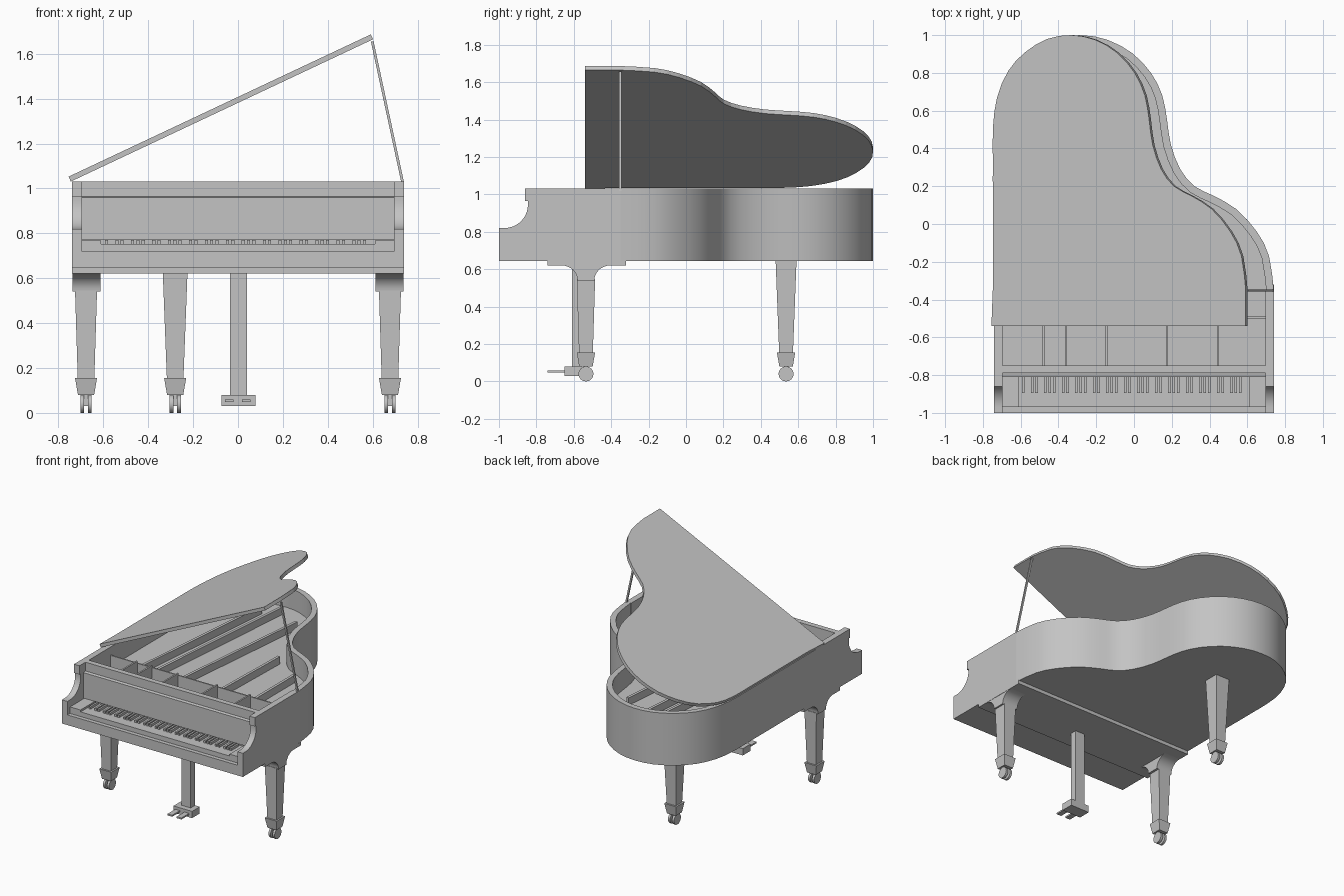
import bpy, bmesh, math
from mathutils import Vector, Matrix

cube = bpy.data.objects.get("Cube")
if cube:
    bpy.data.objects.remove(cube, do_unlink=True)

GREY = (0.55, 0.55, 0.55, 1)
mat = bpy.data.materials.new("plain_grey")
mat.use_nodes = True
mat.diffuse_color = GREY
bsdf = mat.node_tree.nodes["Principled BSDF"]
bsdf.inputs["Base Color"].default_value = GREY
bsdf.inputs["Roughness"].default_value = 0.6


def finish(name, bm, smooth=False):
    bmesh.ops.recalc_face_normals(bm, faces=bm.faces)
    me = bpy.data.meshes.new(name)
    bm.to_mesh(me)
    bm.free()
    me.materials.append(mat)
    ob = bpy.data.objects.new(name, me)
    bpy.context.collection.objects.link(ob)
    if smooth:
        bpy.ops.object.select_all(action='DESELECT')
        ob.select_set(True)
        bpy.context.view_layer.objects.active = ob
        bpy.ops.object.shade_smooth_by_angle(angle=math.radians(35))
    return ob


def add_box(bm, x0, x1, y0, y1, z0, z1):
    m = Matrix.Translation(((x0 + x1) / 2, (y0 + y1) / 2, (z0 + z1) / 2))
    m = m @ Matrix.Diagonal((x1 - x0, y1 - y0, z1 - z0, 1))
    bmesh.ops.create_cube(bm, size=1, matrix=m)


def boxes(name, *dims):
    bm = bmesh.new()
    for d in dims:
        add_box(bm, *d)
    return finish(name, bm)


def prism(name, pts, axis, a, b, smooth=False):
    """Extrude a flat profile along x (points are y, z) or z (points are x, y)."""
    bm = bmesh.new()
    place = (lambda p, t: (t, p[0], p[1])) if axis == 'x' else (lambda p, t: (p[0], p[1], t))
    lo = [bm.verts.new(place(p, a)) for p in pts]
    hi = [bm.verts.new(place(p, b)) for p in pts]
    bm.faces.new(lo)
    bm.faces.new(hi)
    for i in range(len(pts)):
        j = (i + 1) % len(pts)
        bm.faces.new((lo[i], lo[j], hi[j], hi[i]))
    return finish(name, bm, smooth)


def beam(bm, p, q, w, h):
    """Straight bar between two points."""
    p, q = Vector(p), Vector(q)
    d = q - p
    m = Matrix.Translation((p + q) / 2) @ d.to_track_quat('Y', 'Z').to_matrix().to_4x4()
    bmesh.ops.create_cube(bm, size=1, matrix=m @ Matrix.Diagonal((w, d.length, h, 1)))


def spline(pts, n=2):
    """Catmull-Rom subdivision of an open path."""
    v = [Vector(p) for p in pts]
    out = []
    for i in range(len(v) - 1):
        a, b, c, d = v[max(i - 1, 0)], v[i], v[i + 1], v[min(i + 2, len(v) - 1)]
        for k in range(n):
            t = k / n
            out.append(0.5 * (2 * b + (c - a) * t + (2 * a - 5 * b + 4 * c - d) * t * t
                              + (3 * b - a - 3 * c + d) * t ** 3))
    return out + [v[-1]]


# Curved plan of the case, from the left end of the spine round to the right
outer = spline([(-.74, -.35), (-.74, .1), (-.74, .35), (-.738, .52), (-.715, .67), (-.65, .81),
                (-.55, .91), (-.42, .98), (-.28, 1), (-.14, .975), (-.01, .905), (.09, .8),
                (.15, .68), (.175, .55), (.195, .42), (.245, .29), (.32, .2), (.42, .15),
                (.54, .08), (.65, -.04), (.715, -.17), (.74, -.35)])
inner = []
for i, p in enumerate(outer):
    t = (outer[min(i + 1, len(outer) - 1)] - outer[max(i - 1, 0)]).normalized()
    inner.append(p + 0.04 * Vector((t.y, -t.x)))
inner[0] = Vector((-.70, -.35))
inner[-1] = Vector((.70, -.35))

BOTTOM, TOP = 0.645, 1.03
prism("curved_rim", outer + inner[::-1], 'z', BOTTOM, TOP, True)
prism("case_bottom", outer + [Vector((.74, -.99)), Vector((-.74, -.99))], 'z', BOTTOM, .665)
prism("soundboard", inner + [Vector((.70, -.75)), Vector((-.70, -.75))], 'z', .86, .88)

# Case arms with a scooped front
scoop = [(-.97 + .125 * math.sin(a), .945 - .125 * math.cos(a))
         for a in [math.pi / 2 * k / 10 for k in range(11)]]
arm = [(-.35, BOTTOM), (-1, BOTTOM), (-1, .82)] + scoop + [(-.845, .965), (-.86, .965),
                                                          (-.86, TOP), (-.35, TOP)]
for side, s in (("left", 1), ("right", -1)):
    prism(side + "_arm", arm, 'x', s * .695, s * .74, True)

# Keyboard
boxes("key_slip", (-.695, .695, -1, -.97, BOTTOM, .72))
boxes("white_keys", (-.61, .61, -.968, -.79, .665, .753))
boxes("cheek_blocks", (-.695, -.61, -.97, -.79, .665, .768), (.61, .695, -.97, -.79, .665, .768))
pitch = 1.22 / 52
bm = bmesh.new()
for k in range(51):
    if k % 7 in (0, 2, 3, 5, 6):      # gaps between keys that carry a short key
        x = -.61 + (k + 1) * pitch
        add_box(bm, x - .007, x + .007, -.895, -.80, .75, .77)
finish("black_keys", bm)
prism("fallboard", [(-.81, .772), (-.81, .96), (-.79, .965), (-.75, .965), (-.75, .772)], 'x', -.695, .695)
boxes("front_rail", (-.695, .695, -.79, -.75, .665, TOP))

# Cast frame: cross wall, dividers and long struts
boxes("frame_cross_wall", (-.70, .70, -.50, -.49, .87, .97))
bm = bmesh.new()
for x, y_end, drift in ((-.48, .78, .12), (-.36, .86, .12), (-.145, .72, .12),
                        (.175, .2, .02), (.445, .03, 0)):
    add_box(bm, x - .006, x + .006, -.755, -.495, .87, .985)
    beam(bm, (x, -.495, .905), (x + drift, y_end, .905), .02, .06)
finish("frame_struts", bm)

# Raised lid, hinged on the spine
lid = prism("lid", [(p.x + .745, p.y) for p in outer] + [(1.485, -.54), (-.003, -.54)], 'z', 0, .024)
lid.location = (-.742, 0, TOP + .002)
lid.rotation_euler = (0, -math.radians(25.2), 0)
bm = bmesh.new()
beam(bm, (.735, -.352, 1.02), (.598, -.352, 1.655), .012, .012)
finish("lid_prop", bm)

# Leg plate and curved brackets
boxes("leg_plate", (-.74, .74, -.74, -.32, .62, BOTTOM))
arcs = [math.pi / 2 * k / 8 for k in range(9)]
bracket = [(-.665 + .085 * math.sin(a), .54 + .08 * math.cos(a)) for a in arcs]
bracket += [(-1.07 - y, z) for y, z in reversed(bracket)]
for side, s in (("left", 1), ("right", -1)):
    prism(side + "_leg_bracket", bracket, 'x', s * .612, s * .738, True)


def leg(name, x, y, top, half_top):
    """Square tapered leg with a flared foot and a twin-wheel caster."""
    bm = bmesh.new()
    for z0, z1, w0, w1 in ((.155, top, .037, half_top), (.08, .155, .036, .049)):
        for_m = Matrix.Translation((x, y, (z0 + z1) / 2)) @ Matrix.Rotation(math.pi / 4, 4, 'Z')
        bmesh.ops.create_cone(bm, cap_ends=True, segments=4, radius1=w0 * math.sqrt(2),
                              radius2=w1 * math.sqrt(2), depth=z1 - z0, matrix=for_m)
    finish(name, bm)
    bm = bmesh.new()
    for dx in (-.0165, .0165):
        m = Matrix.Translation((x + dx, y, .04)) @ Matrix.Rotation(math.pi / 2, 4, 'Y')
        bmesh.ops.create_cone(bm, cap_ends=True, segments=24, radius1=.04, radius2=.04,
                              depth=.017, matrix=m)
    add_box(bm, x - .009, x + .009, y - .012, y + .012, .03, .085)
    finish(name + "_caster", bm, True)


leg("front_left_leg", .677, -.535, .545, .049)
leg("front_right_leg", -.677, -.535, .545, .049)
leg("back_leg", -.28, .535, .65, .056)

# Pedal post
boxes("pedal_post", (-.036, .04, -.61, -.56, .08, .63))
boxes("pedal_box", (-.073, .079, -.65, -.56, .03, .08))
boxes("pedals", *[(x - .019, x + .019, -.74, -.64, .048, .059) for x in (-.04, .036)])
